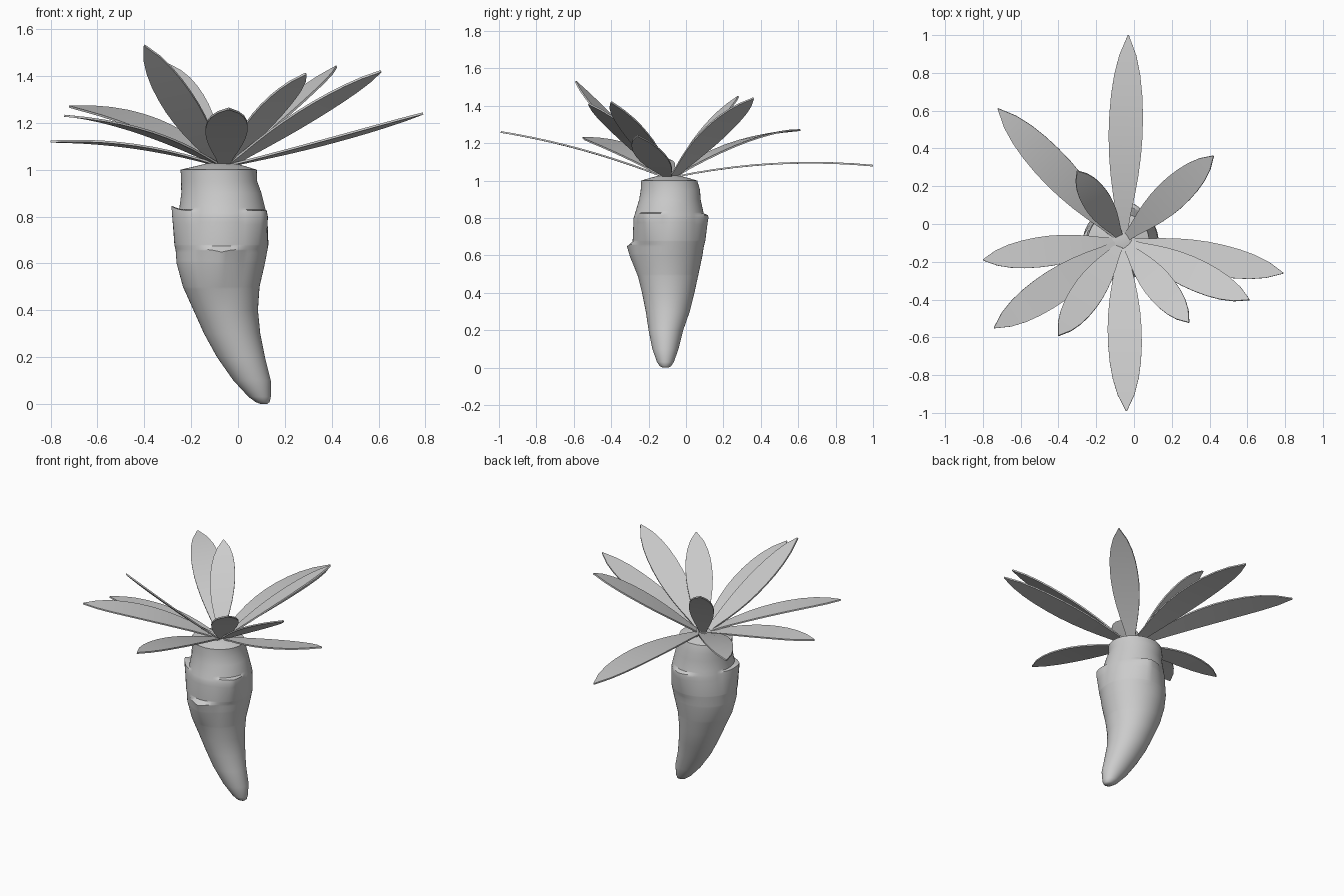
import bpy, bmesh
from math import sin, cos, pi, radians
from mathutils import Vector

cube = bpy.data.objects.get("Cube")
if cube:
    bpy.data.objects.remove(cube, do_unlink=True)

grey = bpy.data.materials.new("plain grey")
grey.use_nodes = True
COLOUR = (0.6, 0.6, 0.6, 1)
grey.diffuse_color = COLOUR
grey.node_tree.nodes["Principled BSDF"].inputs["Base Color"].default_value = COLOUR


def make_object(name, bm, angle):
    mesh = bpy.data.meshes.new(name)
    bm.to_mesh(mesh)
    bm.free()
    mesh.materials.append(grey)
    obj = bpy.data.objects.new(name, mesh)
    bpy.context.collection.objects.link(obj)
    bpy.ops.object.select_all(action="DESELECT")
    obj.select_set(True)
    bpy.context.view_layer.objects.active = obj
    bpy.ops.object.shade_smooth_by_angle(angle=radians(angle))


# Root outline: height, x extent, y extent
RINGS = [
    (0.0, 0.095, 0.125, -0.125, -0.095), (0.008, 0.075, 0.135, -0.14, -0.08),
    (0.03, 0.045, 0.14, -0.155, -0.065),
    (0.1, -0.02, 0.14, -0.18, -0.04), (0.2, -0.09, 0.115, -0.2, -0.015),
    (0.3, -0.145, 0.095, -0.215, 0.02), (0.4, -0.19, 0.085, -0.235, 0.045),
    (0.5, -0.235, 0.092, -0.26, 0.067), (0.6, -0.262, 0.115, -0.28, 0.088),
    (0.68, -0.268, 0.13, -0.285, 0.1), (0.8, -0.255, 0.125, -0.28, 0.1),
    (0.9, -0.242, 0.1, -0.25, 0.078), (0.95, -0.243, 0.082, -0.242, 0.075),
    (1.0, -0.245, 0.08, -0.24, 0.06),
    (1.015, -0.18, 0.03, -0.19, 0.01), (1.03, -0.12, -0.02, -0.13, -0.05),
]
# Ledges cut into the root: direction, height, half spread, overhang, upturn
LEDGES = [
    (270, 0.66, 32, 0.032, -0.012), (325, 0.825, 30, 0.032, 0),
    (195, 0.825, 40, 0.04, 0.02), (80, 0.815, 32, 0.025, 0),
]
FADE = 0.17
STEP = 0.015


def root_point(z, degrees):
    """Point on the root surface, including the ledges."""
    out = rise = 0
    for direction, top, spread, overhang, upturn in LEDGES:
        off = (degrees - direction + 180) % 360 - 180
        bulge = max(0, 1 - abs(off) / spread)
        depth = top - z
        if -0.0001 <= depth < FADE:
            amount = bulge * (1 - depth / FADE)
            out += overhang * amount
            rise += upturn * amount ** 3
    for a, b in zip(RINGS, RINGS[1:]):
        if a[0] <= z <= b[0]:
            t = (z - a[0]) / (b[0] - a[0])
            x0, x1, y0, y1 = [p + (q - p) * t for p, q in zip(a[1:], b[1:])]
            break
    angle = radians(degrees)
    return Vector(((x0 + x1) / 2 + ((x1 - x0) / 2 + out) * cos(angle),
                   (y0 + y1) / 2 + ((y1 - y0) / 2 + out) * sin(angle), z + rise))


# Root: lofted rings, with a close pair of rings at every ledge
heights = {r[0] for r in RINGS}
for ledge in LEDGES:
    heights |= {ledge[1], ledge[1] + STEP, ledge[1] - 0.05, ledge[1] - FADE}
SIDES = 72
bm = bmesh.new()
loops = [[bm.verts.new(root_point(z, 360 * i / SIDES)) for i in range(SIDES)]
         for z in sorted(heights)]
for low, high in zip(loops, loops[1:]):
    for i in range(SIDES):
        j = (i + 1) % SIDES
        bm.faces.new((low[i], low[j], high[j], high[i]))
bm.faces.new(loops[0][::-1])
bm.faces.new(loops[-1])
make_object("root", bm, 45)

# Leaves: tip position, arch at mid length, width, sideways tilt
LEAVES = [
    ((-0.03, 1.0, 1.08), 0.04, 0.18, 0), ((-0.72, 0.61, 1.27), 0.055, 0.18, -0.12),
    ((-0.3, 0.28, 1.45), 0.03, 0.15, -0.15), ((0.42, 0.36, 1.44), 0.02, 0.17, -0.15),
    ((0.79, -0.26, 1.24), -0.01, 0.17, -0.06), ((0.61, -0.4, 1.42), 0.01, 0.17, -0.2),
    ((0.29, -0.52, 1.41), 0.02, 0.16, 0), ((-0.04, -0.99, 1.26), 0.025, 0.18, 0),
    ((-0.4, -0.59, 1.53), -0.01, 0.17, 0.2), ((-0.74, -0.55, 1.23), 0.04, 0.18, -0.06),
    ((-0.8, -0.19, 1.12), 0.03, 0.16, 0.06),
]
WIDTHS = [0.25, 0.42, 0.64, 0.82, 0.94, 1, 0.99, 0.92, 0.77, 0.5, 0.03]
CROWN = Vector((-0.06, -0.09, 1.02))
THICKNESS = 0.009

for n, (tip, arch, width, tilt) in enumerate(LEAVES):
    tip = Vector(tip)
    flat = Vector((tip.x - CROWN.x, tip.y - CROWN.y, 0)).normalized()
    base = CROWN + flat * 0.03
    side = Vector((-flat.y, flat.x, tilt)).normalized()
    up = side.cross(base - tip).normalized()
    bm = bmesh.new()
    rows = []
    for i, w in enumerate(WIDTHS):
        t = i / (len(WIDTHS) - 1)
        mid = base.lerp(tip, t) + Vector((0, 0, arch * 4 * t * (1 - t)))
        edge = side * (w * width / 2)
        skin = up * (THICKNESS / 2)
        rows.append([bm.verts.new(p) for p in (mid - edge - skin, mid + edge - skin,
                                               mid + edge + skin, mid - edge + skin)])
    for a, b in zip(rows, rows[1:]):
        for k in range(4):
            m = (k + 1) % 4
            bm.faces.new((a[k], a[m], b[m], b[k]))
    bm.faces.new(rows[0])
    bm.faces.new(rows[-1])
    bmesh.ops.recalc_face_normals(bm, faces=bm.faces)
    make_object(f"leaf_{n + 1}", bm, 40)
